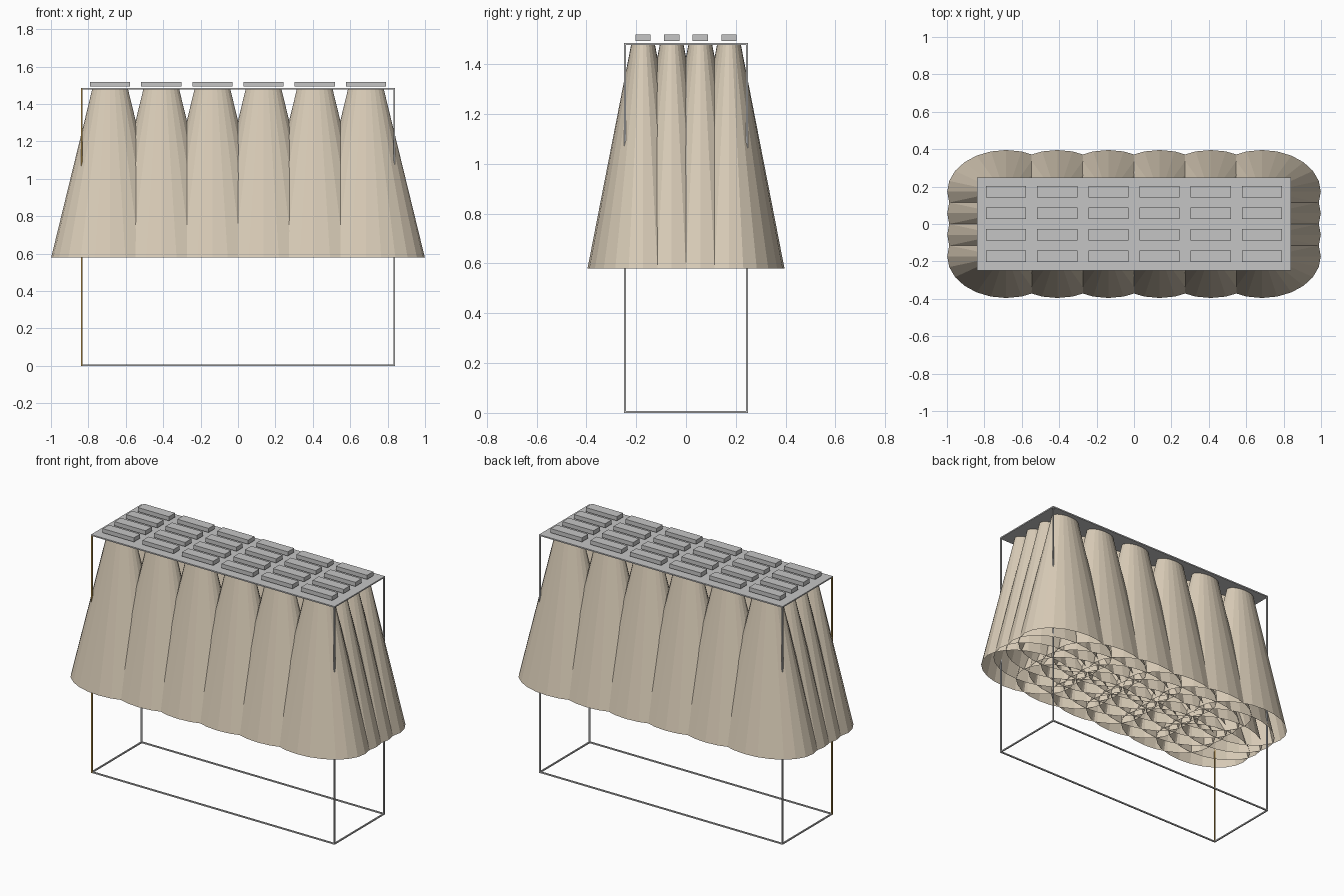
import bpy, bmesh, math

if "Cube" in bpy.data.objects:
    bpy.data.objects.remove(bpy.data.objects["Cube"])

def material(name, rgb):
    m = bpy.data.materials.new(name)
    m.diffuse_color = (*rgb, 1)
    m.use_nodes = True
    m.node_tree.nodes["Principled BSDF"].inputs["Base Color"].default_value = m.diffuse_color
    return m

GREY = material("light grey metal", (0.56, 0.56, 0.56))
BEIGE = material("warm light beige", (0.70, 0.61, 0.48))
GOLD = material("gold brown", (0.50, 0.30, 0.07))

HX, HY, TOP, BAR = 0.84, 0.248, 1.482, 0.008
XS = [(i - 2.5) * 0.2735 for i in range(6)]
YS = [(j - 1.5) * 0.115 for j in range(4)]

def make_object(name, bm, mat):
    me = bpy.data.meshes.new(name)
    bm.to_mesh(me)
    bm.free()
    me.materials.append(mat)
    ob = bpy.data.objects.new(name, me)
    bpy.context.collection.objects.link(ob)
    return ob

def box(name, centre, size, mat):
    bm = bmesh.new()
    bmesh.ops.create_cube(bm, size=1)
    bmesh.ops.scale(bm, vec=size, verts=bm.verts)
    bmesh.ops.translate(bm, vec=centre, verts=bm.verts)
    return make_object(name, bm, mat)

def light_cone(name, x, y, sides=24):
    """Open elliptical shell flaring downwards."""
    bm = bmesh.new()
    rings = []
    for rx, ry, z in ((0.315, 0.223, 0.58), (0.096, 0.048, 1.478)):
        rings.append([bm.verts.new((x + rx * math.cos(a), y + ry * math.sin(a), z))
                      for a in (math.tau * k / sides for k in range(sides))])
    low, high = rings
    for k in range(sides):
        n = (k + 1) % sides
        bm.faces.new((low[k], low[n], high[n], high[k]))
    return make_object(name, bm, BEIGE)

# Thin box frame: corner posts (one gold) and floor rails
for sx in (-1, 1):
    for sy in (-1, 1):
        gold = sx < 0 and sy < 0
        box("gold_post" if gold else "corner_post",
            (sx * (HX - BAR / 2), sy * (HY - BAR / 2), TOP / 2), (BAR, BAR, TOP),
            GOLD if gold else GREY)
for s in (-1, 1):
    box("long_floor_rail", (0, s * (HY - BAR / 2), BAR / 2), (2 * (HX - BAR), BAR, BAR), GREY)
    box("short_floor_rail", (s * (HX - BAR / 2), 0, BAR / 2), (BAR, 2 * (HY - BAR), BAR), GREY)

# Top panel
box("top_panel", (0, 0, TOP), (2 * HX, 2 * HY, 0.008), GREY)

# Grid of lamps, each with its flared light cone
for x in XS:
    for y in YS:
        box("lamp", (x, y, 1.506), (0.215, 0.061, 0.026), GREY)
        light_cone("light_cone", x, y)
